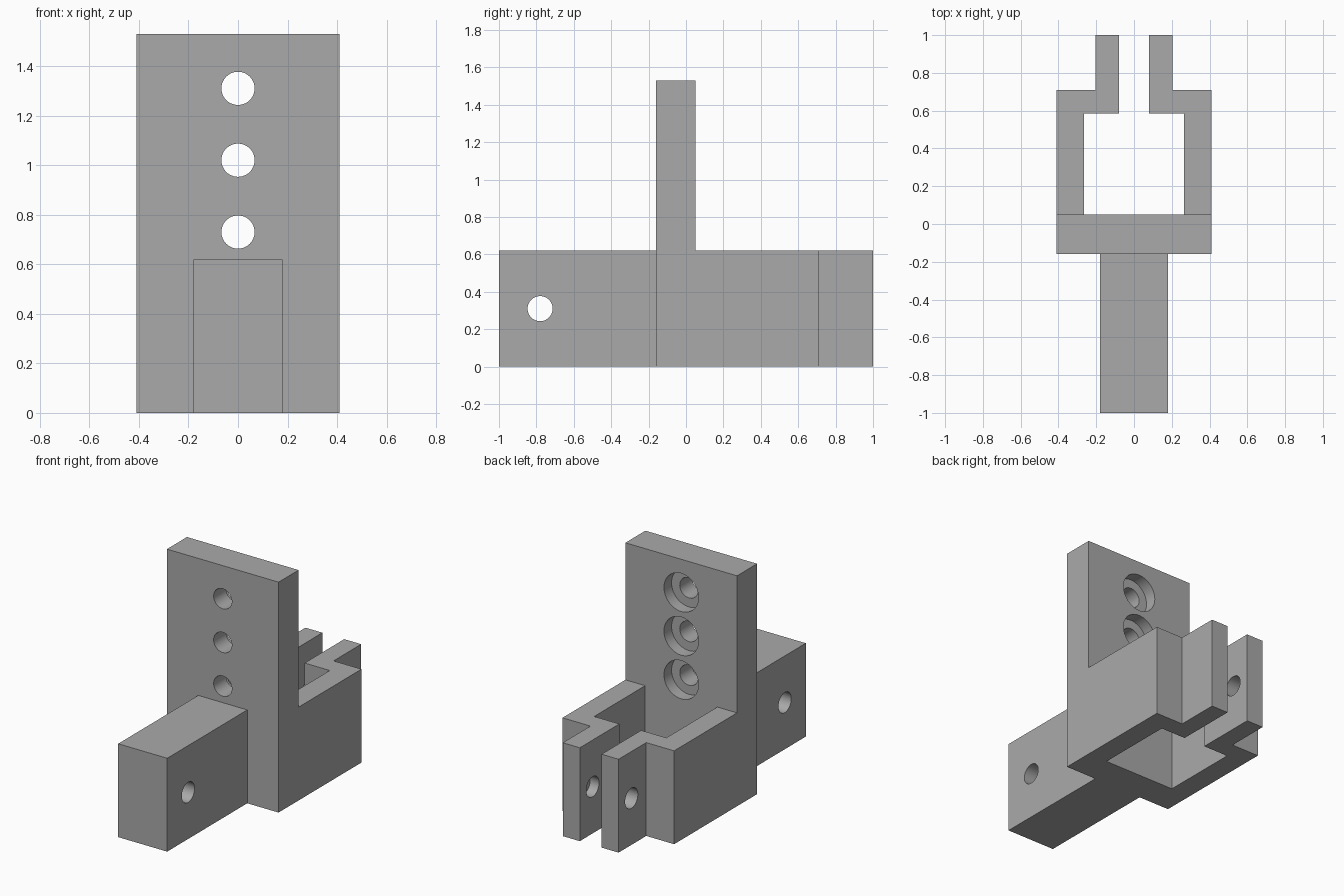
import bpy, bmesh, math
from mathutils import Matrix, Vector

cube = bpy.data.objects.get("Cube")
if cube:
    bpy.data.objects.remove(cube, do_unlink=True)

grey = bpy.data.materials.new("plain grey")
grey.use_nodes = True
colour = (0.4, 0.4, 0.4, 1)
grey.diffuse_color = colour
grey.node_tree.nodes["Principled BSDF"].inputs["Base Color"].default_value = colour

BASE_H, TOP = 0.62, 1.53
HALF_W, PLATE_FRONT, PLATE_BACK = 0.41, -0.16, 0.05
HOLE_R, BORE_R, BORE_DEPTH = 0.067, 0.127, 0.08


def add_object(name, bm):
    bmesh.ops.recalc_face_normals(bm, faces=bm.faces)
    mesh = bpy.data.meshes.new(name)
    bm.to_mesh(mesh)
    bm.free()
    mesh.materials.append(grey)
    obj = bpy.data.objects.new(name, mesh)
    bpy.context.collection.objects.link(obj)
    return obj


def prism(name, outline, z0, z1):
    bm = bmesh.new()
    face = bm.faces.new([bm.verts.new((x, y, z0)) for x, y in outline])
    new = bmesh.ops.extrude_face_region(bm, geom=[face])["geom"]
    verts = [v for v in new if isinstance(v, bmesh.types.BMVert)]
    bmesh.ops.translate(bm, verts=verts, vec=(0, 0, z1 - z0))
    return add_object(name, bm)


def rod(start, end, radius):
    """Cylindrical cutter between two points."""
    a, b = Vector(start), Vector(end)
    turn = (b - a).to_track_quat('Z', 'Y').to_matrix().to_4x4()
    bm = bmesh.new()
    bmesh.ops.create_cone(bm, cap_ends=True, segments=48, radius1=radius,
                          radius2=radius, depth=(b - a).length,
                          matrix=Matrix.Translation((a + b) / 2) @ turn)
    return add_object("hole_cutter", bm)


def combine(target, tool, operation):
    mod = target.modifiers.new("combine", 'BOOLEAN')
    mod.operation, mod.object, mod.solver = operation, tool, 'EXACT'
    graph = bpy.context.evaluated_depsgraph_get()
    mesh = bpy.data.meshes.new_from_object(target.evaluated_get(graph))
    target.modifiers.clear()
    target.data = mesh
    bpy.data.objects.remove(tool, do_unlink=True)


# Base plan: front tongue, wide body and a stepped open fork at the back
half = [(0.18, -1), (0.18, PLATE_FRONT), (HALF_W, PLATE_FRONT), (HALF_W, 0.71),
        (0.205, 0.71), (0.205, 1), (0.08, 1), (0.08, 0.585),
        (0.265, 0.585), (0.265, PLATE_BACK)]
outline = half + [(-x, y) for x, y in reversed(half)]
bracket = prism("fork_bracket", outline, 0, BASE_H)

# Upright mounting plate
plate = prism("upright_plate", [(-HALF_W, PLATE_FRONT), (HALF_W, PLATE_FRONT),
                                (HALF_W, PLATE_BACK), (-HALF_W, PLATE_BACK)], 0, TOP)
combine(bracket, plate, 'UNION')

# Counterbored screw holes through the plate
for z in (0.73, 1.02, 1.31):
    combine(bracket, rod((0, -0.3, z), (0, 0.2, z), HOLE_R), 'DIFFERENCE')
    combine(bracket, rod((0, PLATE_BACK - BORE_DEPTH, z), (0, 0.2, z), BORE_R), 'DIFFERENCE')

# Cross hole in the tongue; fork pin hole is blind in the left prong
mid = BASE_H / 2
combine(bracket, rod((-0.3, -0.78, mid), (0.3, -0.78, mid), HOLE_R), 'DIFFERENCE')
combine(bracket, rod((-0.3, 0.865, mid), (0.145, 0.865, mid), HOLE_R), 'DIFFERENCE')

# Merge flush faces and smooth only the hole walls
bm = bmesh.new()
bm.from_mesh(bracket.data)
bmesh.ops.remove_doubles(bm, verts=bm.verts, dist=0.0001)
bmesh.ops.dissolve_limit(bm, angle_limit=math.radians(1), verts=bm.verts, edges=bm.edges)
bm.to_mesh(bracket.data)
bm.free()
bpy.ops.object.select_all(action='DESELECT')
bracket.select_set(True)
bpy.context.view_layer.objects.active = bracket
bpy.ops.object.shade_smooth_by_angle(angle=math.radians(30))
